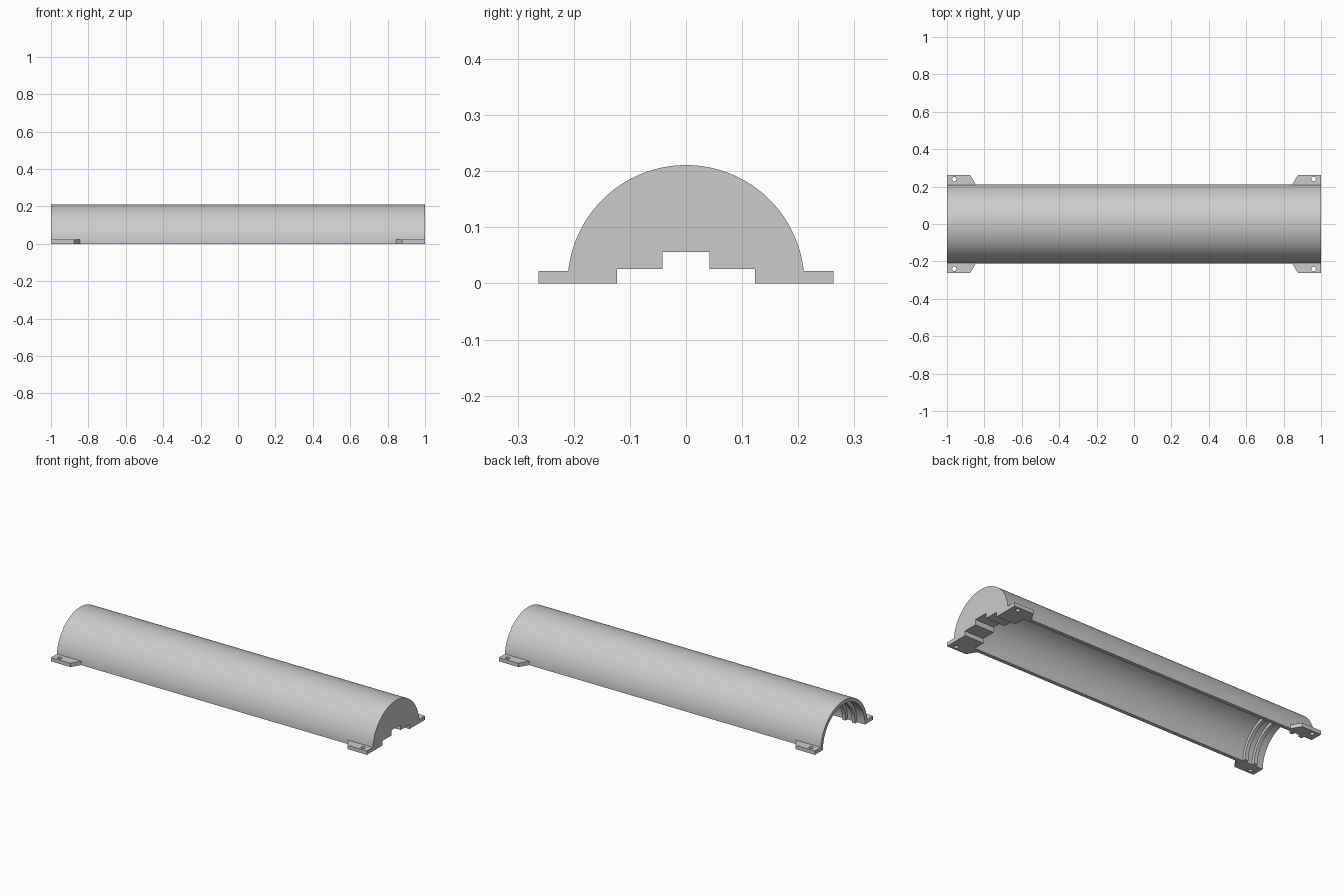
import bpy
from math import sin, cos, pi, radians
from mathutils import Matrix

cube = bpy.data.objects.get("Cube")
if cube:
    bpy.data.objects.remove(cube, do_unlink=True)

OUTER, INNER, RIB = 0.211, 0.19, 0.172
CAP = 0.12
TAB_HEIGHT = 0.022

grey = bpy.data.materials.new("plain grey")
grey.use_nodes = True
grey.diffuse_color = (0.6, 0.6, 0.6, 1)
grey.node_tree.nodes["Principled BSDF"].inputs["Base Color"].default_value = (0.6, 0.6, 0.6, 1)


def arc(radius, start=0, end=pi, steps=64):
    return [(radius * cos(start + (end - start) * i / steps),
             radius * sin(start + (end - start) * i / steps)) for i in range(steps + 1)]


def extrusion(name, loops, low, high, along_x=True):
    """Fill closed 2D loops (inner loops are holes) and extrude along x or z."""
    curve = bpy.data.curves.new(name, "CURVE")
    curve.dimensions = "2D"
    curve.fill_mode = "BOTH"
    curve.extrude = (high - low) / 2
    for loop in loops:
        spline = curve.splines.new("POLY")
        spline.points.add(len(loop) - 1)
        for point, (u, v) in zip(spline.points, loop):
            point.co = (u, v, 0, 1)
        spline.use_cyclic_u = True
    temp = bpy.data.objects.new(name, curve)
    bpy.context.collection.objects.link(temp)
    bpy.context.view_layer.update()
    mesh = bpy.data.meshes.new_from_object(
        temp.evaluated_get(bpy.context.evaluated_depsgraph_get()))
    bpy.data.objects.remove(temp, do_unlink=True)

    middle = (low + high) / 2
    if along_x:
        mesh.transform(Matrix(((0, 0, 1, middle), (1, 0, 0, 0), (0, 1, 0, 0), (0, 0, 0, 1))))
    else:
        mesh.transform(Matrix.Translation((0, 0, middle)))
    mesh.materials.clear()
    mesh.materials.append(grey)
    obj = bpy.data.objects.new(name, mesh)
    bpy.context.collection.objects.link(obj)
    bpy.ops.object.select_all(action="DESELECT")
    obj.select_set(True)
    bpy.context.view_layer.objects.active = obj
    # Weld the caps to the sides and face everything outwards
    bpy.ops.object.mode_set(mode="EDIT")
    bpy.ops.mesh.select_all(action="SELECT")
    bpy.ops.mesh.remove_doubles(threshold=0.0001)
    bpy.ops.mesh.normals_make_consistent(inside=False)
    bpy.ops.object.mode_set(mode="OBJECT")
    bpy.ops.object.shade_smooth_by_angle(angle=radians(30))
    return obj


# Half-pipe shell
extrusion("half_pipe_shell", [arc(OUTER) + arc(INNER, pi, 0)], -1, 1 - CAP)

# Solid end block with a stepped notch underneath
notch = [(-0.123, 0), (-0.123, 0.026), (-0.042, 0.026), (-0.042, 0.056)]
notch += [(-y, z) for y, z in reversed(notch)]
extrusion("end_block", [arc(OUTER) + notch], 1 - CAP, 1)

# Two retaining ribs inside the open end
for name, x in (("outer_rib", -0.94), ("inner_rib", -0.88)):
    extrusion(name, [arc(INNER + 0.005) + arc(RIB, pi, 0)], x - 0.01, x + 0.01)

# Four mounting tabs with screw holes
for x_name, sx in (("left", 1), ("right", -1)):
    for y_name, sy in (("front", -1), ("back", 1)):
        outline = [(1, 0.2), (1, 0.263), (0.877, 0.263), (0.845, 0.211), (0.845, 0.2)]
        hole = [(0.96 + u, 0.24 + v) for u, v in arc(0.012, 0, 2 * pi, 24)[:-1]]
        loops = [[(sx * x, sy * y) for x, y in loop] for loop in (outline, hole)]
        extrusion(f"{y_name}_{x_name}_tab", loops, 0, TAB_HEIGHT, along_x=False)
